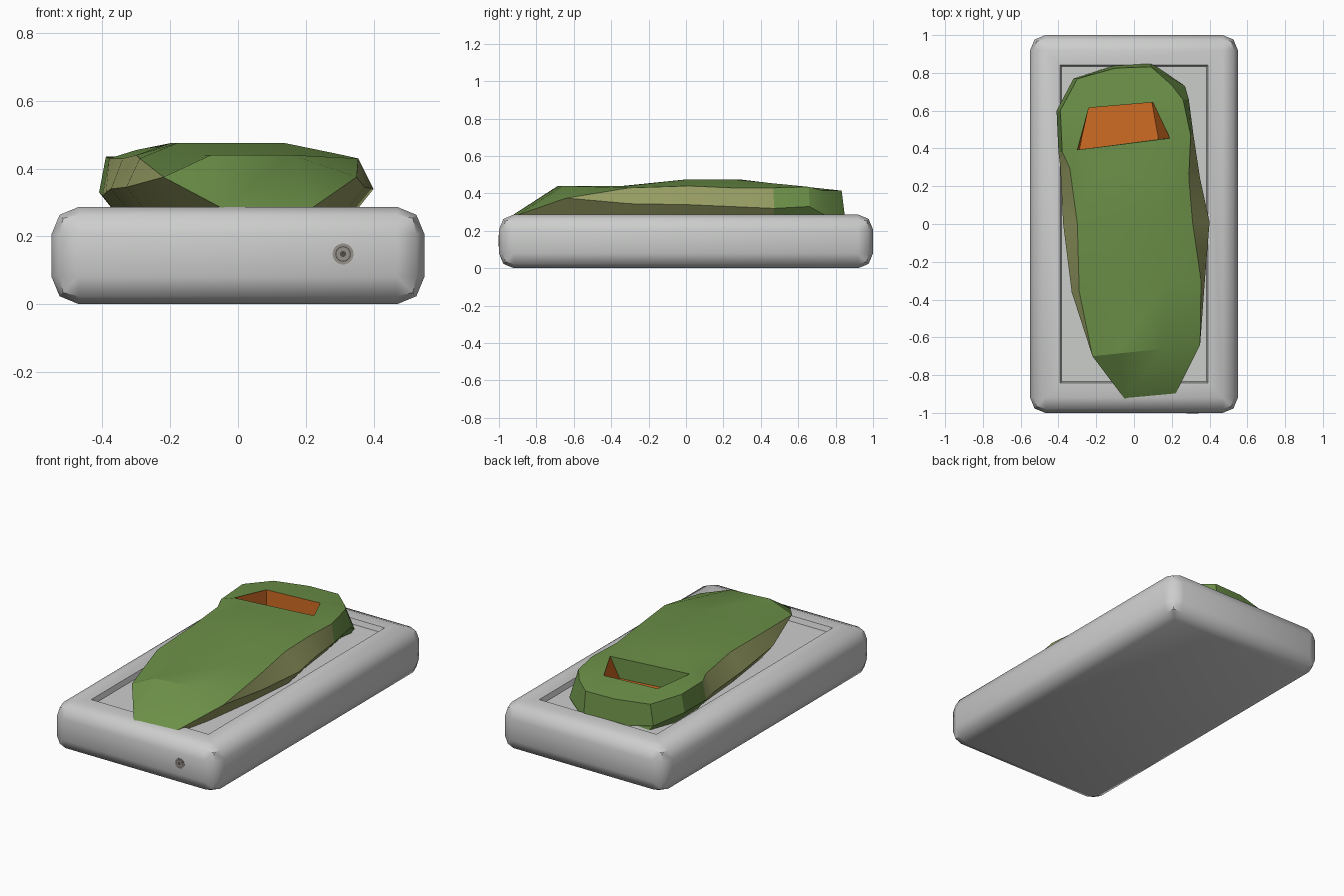
import bpy, bmesh, math
from mathutils import Vector

if "Cube" in bpy.data.objects:
    bpy.data.objects.remove(bpy.data.objects["Cube"])


def material(name, rgb):
    m = bpy.data.materials.new(name)
    m.diffuse_color = (*rgb, 1)
    m.use_nodes = True
    m.node_tree.nodes["Principled BSDF"].inputs["Base Color"].default_value = m.diffuse_color
    return m


GREY = material("light grey", (0.60, 0.61, 0.60))
GREEN = material("leaf green", (0.15, 0.28, 0.065))
KHAKI = material("khaki", (0.31, 0.34, 0.125))
ORANGE = material("orange lining", (0.62, 0.145, 0.017))
METAL = material("valve grey", (0.30, 0.28, 0.26))
DARK = material("valve dark", (0.08, 0.07, 0.065))


def finish(bm, name, mats, angle):
    bmesh.ops.recalc_face_normals(bm, faces=bm.faces)
    me = bpy.data.meshes.new(name)
    bm.to_mesh(me)
    bm.free()
    for m in mats:
        me.materials.append(m)
    ob = bpy.data.objects.new(name, me)
    bpy.context.collection.objects.link(ob)
    bpy.ops.object.select_all(action='DESELECT')
    ob.select_set(True)
    bpy.context.view_layer.objects.active = ob
    bpy.ops.object.shade_smooth_by_angle(angle=math.radians(angle))
    return ob


# Air mattress: bevelled slab with a recessed top panel
bm = bmesh.new()
bmesh.ops.create_cube(bm, size=1)
for v in bm.verts:
    v.co = Vector((v.co.x * 1.1, v.co.y * 2.0, (v.co.z + 0.5) * 0.287))
bmesh.ops.bevel(bm, geom=bm.edges[:], offset=0.08, segments=2, profile=0.5,
                affect='EDGES')
top = max(bm.faces, key=lambda f: f.normal.z * f.calc_area() * (f.calc_center_median().z > 0.2))
bmesh.ops.inset_region(bm, faces=[top], thickness=0.11)
bmesh.ops.inset_region(bm, faces=[top], thickness=0.012, depth=-0.03)
finish(bm, "mattress", [GREY], 46)

# Sleeping bag sections, foot to head:
# y left, y right, x of mid/edge/ridge left, ridge/edge/mid right, z of mid/edge/ridge
SECTIONS = [
    (-.925, -.90, -.05, -.05, -.05, .22, .22, .22, .285, .285, .285),
    (-.70, -.64, -.22, -.22, -.08, .16, .35, .35, .375, .375, .44),
    (-.36, -.30, -.33, -.29, -.10, .16, .355, .375, .345, .43, .44),
    (.00, .01, -.375, -.30, -.18, .14, .31, .40, .34, .44, .475),
    (.30, .24, -.39, -.34, -.20, .14, .29, .35, .33, .43, .475),
    (.38, .47, -.40, -.38, -.30, .19, .30, .315, .32, .43, .455),
    (.60, .66, -.41, -.39, -.24, .10, .26, .29, .33, .435, .435),
    (.77, .73, -.32, -.30, -.10, .09, .20, .27, .29, .415, .415),
]
BASE = 0.255
bm = bmesh.new()


def face(verts, mat):
    bm.faces.new(verts).material_index = mat


rings = []
for s in SECTIONS:
    yl, yr, xs, (zm, ze, zt) = s[0], s[1], s[2:8], s[8:]
    tuck = (zm - BASE) * 0.8
    xs = (xs[0] + tuck,) + xs + (xs[5] - tuck,)
    zs = (BASE, zm, ze, zt, zt, ze, zm, BASE)
    ring = []
    for k, (x, z) in enumerate(zip(xs, zs)):
        t = (x - xs[1]) / (xs[6] - xs[1])
        y = yl + (yr - yl) * t
        if s is SECTIONS[-1] and k in (3, 4):
            y += 0.07 + 0.02 * (k - 3)      # rounded back of the hood
        ring.append(bm.verts.new((x, y, z)))
    rings.append(ring)

HOLE = 5
for i, (a, b) in enumerate(zip(rings, rings[1:])):
    for k in range(8):
        if i == HOLE and k == 3:
            continue
        n = (k + 1) % 8
        side = k in (0, 1, 5, 6, 7) and i < HOLE
        face((a[k], a[n], b[n], b[k]), 1 if side else 0)

# Hood back wall
e = rings[-1]
bl = bm.verts.new(e[3].co + Vector((0, 0.015, BASE - e[3].co.z)))
br = bm.verts.new(e[4].co + Vector((0, 0.02, BASE - e[4].co.z)))
for f in ((e[2], e[3], bl, e[1]), (e[3], e[4], br, bl), (e[4], e[5], e[6], br),
          (e[0], e[1], bl, br, e[6], e[7])):
    face(f, 0)

# Orange pocket inside the hood opening
rim = [rings[HOLE][3], rings[HOLE][4], rings[HOLE + 1][4], rings[HOLE + 1][3]]
shift = ((.01, 0), (-.06, -.005), (-.005, 0), (0, 0))
floor = [bm.verts.new((v.co.x + dx, v.co.y + dy, 0.335))
         for v, (dx, dy) in zip(rim, shift)]
for k in range(4):
    n = (k + 1) % 4
    face((rim[k], rim[n], floor[n], floor[k]), 0 if k == 0 else 2)
face(floor, 2)
bmesh.ops.remove_doubles(bm, verts=bm.verts, dist=0.0005)
finish(bm, "sleeping_bag", [GREEN, KHAKI, ORANGE], 25)

# Air valve on the front: stacked discs and a knurled rim


def disc(name, radius, y, mat, sides=24):
    bpy.ops.mesh.primitive_cylinder_add(vertices=sides, radius=radius, depth=0.008,
                                        location=(0.31, y, 0.148),
                                        rotation=(math.pi / 2, 0, 0))
    ob = bpy.context.object
    ob.name = name
    ob.data.materials.append(mat)


disc("valve_flange", 0.031, -0.998, METAL)
disc("valve_groove", 0.023, -0.9985, DARK)
disc("valve_cap", 0.020, -0.999, METAL)
disc("valve_hole", 0.009, -0.9995, DARK, 12)
